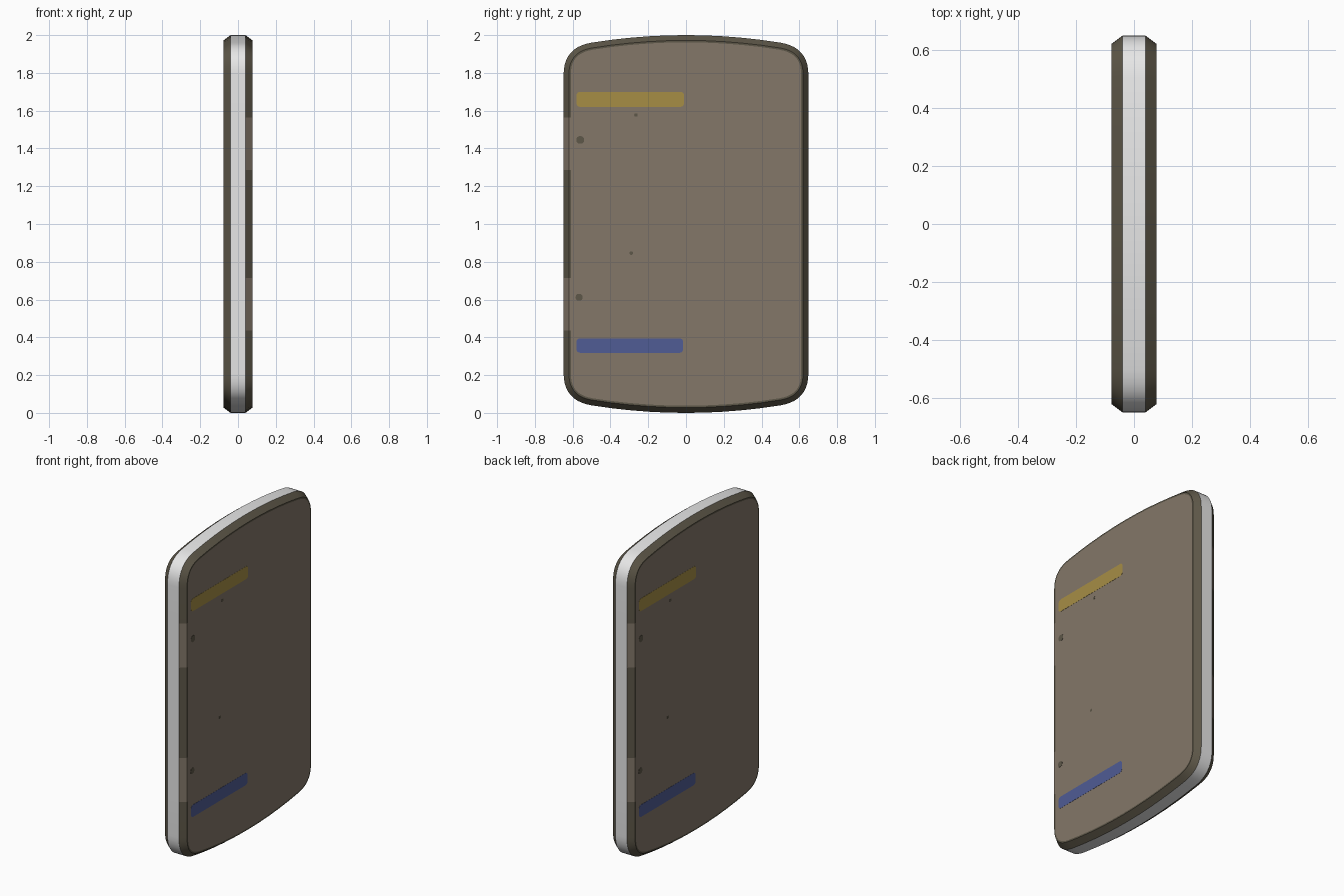
import bpy, bmesh, math
from mathutils import Vector

if "Cube" in bpy.data.objects:
    bpy.data.objects.remove(bpy.data.objects["Cube"])


def mat(name, rgb):
    m = bpy.data.materials.new(name)
    m.diffuse_color = (*rgb, 1)
    m.use_nodes = True
    m.node_tree.nodes["Principled BSDF"].inputs["Base Color"].default_value = m.diffuse_color
    return m


GREY = mat("light grey", (0.8, 0.8, 0.8))
RIM = mat("dark olive brown", (0.11, 0.095, 0.065))
FACE = mat("warm brown", (0.228, 0.184, 0.14))
YELLOW = mat("mustard yellow", (0.38, 0.27, 0.06))
BLUE = mat("muted blue", (0.079, 0.107, 0.30))

HALF_W, FACE_X = 0.648, 0.077
CUTS = (0.435, 0.715)          # light patch heights, mirrored about z = 1


def quarter():
    """Upper right part of the outline, from the side up to the top centre."""
    pts = [(HALF_W, 2 - c) for c in reversed(CUTS)]
    a, b, c = (HALF_W, 1.79), (HALF_W, 1.936), (0.5, 1.96)
    n = 10
    for i in range(n + 1):
        t = i / n
        pts.append(tuple((1 - t) ** 2 * a[k] + 2 * t * (1 - t) * b[k] + t * t * c[k] for k in (0, 1)))
    pts += [(y, 2 - 0.16 * y * y) for y in (0.4, 0.3, 0.2, 0.1, 0)]
    return pts


def outline():
    q = quarter()
    half = q + [(-y, z) for y, z in reversed(q[:-1])]
    return [Vector(p) for p in half + [(-y, 2 - z) for y, z in half]]


def inset(pts, d):
    out = []
    for i, p in enumerate(pts):
        t = (pts[(i + 1) % len(pts)] - pts[i - 1]).normalized()
        out.append(p + Vector((-t.y, t.x)) * d)
    return out


def finish(name, bm, mats):
    bmesh.ops.recalc_face_normals(bm, faces=bm.faces)
    me = bpy.data.meshes.new(name)
    bm.to_mesh(me)
    bm.free()
    for m in mats:
        me.materials.append(m)
    ob = bpy.data.objects.new(name, me)
    bpy.context.collection.objects.link(ob)
    return ob


# Slab: grey edge band, dark bevelled rims, brown faces
base = outline()
profile = [(-FACE_X, 0.038), (-FACE_X, 0.028), (-0.04, 0), (0.04, 0), (FACE_X, 0.028), (FACE_X, 0.038)]
bm = bmesh.new()
rings = [[bm.verts.new((x, p.x, p.y)) for p in inset(base, d)] for x, d in profile]
for k in range(5):
    for i in range(len(base)):
        j = (i + 1) % len(base)
        f = bm.faces.new((rings[k][i], rings[k][j], rings[k + 1][j], rings[k + 1][i]))
        c = f.calc_center_median()
        f.smooth = True
        f.material_index = 0 if k == 2 else 1
        # light patches interrupt the rim on one long side of each face
        patch = CUTS[0] < 1 - abs(c.z - 1) < CUTS[1] and abs(c.y) > 0.6 and c.x * c.y < 0
        if k != 2 and patch:
            f.material_index = 2
for r in (rings[0], rings[-1]):
    bm.faces.new(r).material_index = 2
slab = finish("slab", bm, [GREY, RIM, FACE])
bpy.context.view_layer.objects.active = slab
slab.select_set(True)
bpy.ops.object.shade_smooth_by_angle(angle=math.radians(25))


# Painted plates on both faces, turned half round for the rear
def plate(name, y0, y1, z0, z1, r, m):
    for side, s in (("right", 1), ("left", -1)):
        pts = []
        for cy, cz, a0 in ((y1 - r, z1 - r, 0), (y0 + r, z1 - r, 90), (y0 + r, z0 + r, 180), (y1 - r, z0 + r, 270)):
            for i in range(5):
                a = math.radians(a0 + i * 22.4)
                pts.append((cy + r * math.cos(a), cz + r * math.sin(a)))
        b = bmesh.new()
        lo, hi = [[b.verts.new((s * x, s * y, z)) for y, z in pts] for x in (FACE_X - 0.002, FACE_X + 0.001)]
        b.faces.new(lo)
        b.faces.new(hi)
        for i in range(len(pts)):
            j = (i + 1) % len(pts)
            b.faces.new((lo[i], lo[j], hi[j], hi[i]))
        finish(f"{name}_{side}", b, [m])


plate("yellow_stripe", -0.58, -0.01, 1.62, 1.70, 0.02, YELLOW)
plate("blue_stripe", -0.58, -0.015, 0.318, 0.395, 0.02, BLUE)

# Small dark specks
for n, (y, z, r) in enumerate(((-0.56, 1.445, 0.02), (-0.265, 1.577, 0.009), (-0.29, 0.846, 0.009), (-0.566, 0.612, 0.018))):
    plate(f"speck_{n + 1}", y - r, y + r, z - r, z + r, r * 0.8, RIM)
